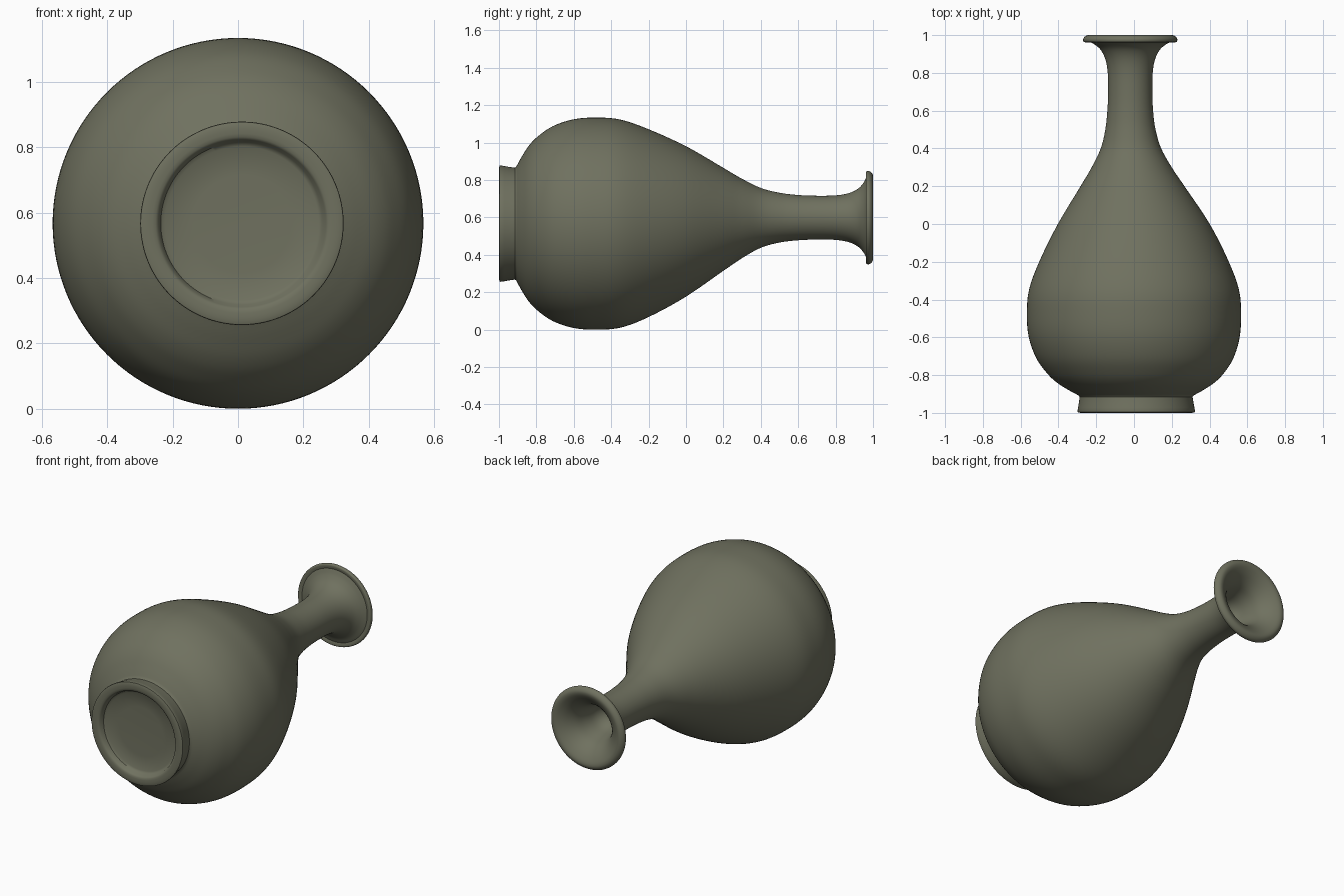
import bpy, bmesh, math
from mathutils import Vector

if "Cube" in bpy.data.objects:
    bpy.data.objects.remove(bpy.data.objects["Cube"])

SEG = 128  # sides around the vase

# one glaze colour
glaze = bpy.data.materials.new("olive_grey_glaze")
glaze.diffuse_color = (0.16, 0.165, 0.115, 1)
glaze.use_nodes = True
glaze.node_tree.nodes["Principled BSDF"].inputs["Base Color"].default_value = glaze.diffuse_color


def smoothstep(a, b, t):
    t = min(max((t - a) / (b - a), 0), 1)
    return t * t * (3 - 2 * t)


def centre(y):
    """The thrown axis leans slightly: centre of the ring at height y."""
    x = 0.012 * (1 - smoothstep(-1.0, -0.5, y)) - 0.02 * smoothstep(-0.1, 0.6, y)
    z = 0.567 + 0.032 * smoothstep(-0.35, 0.5, y)
    return x, z


def curve(points, steps=5):
    """Catmull-Rom through (y, radius) points."""
    p = [Vector(q) for q in points]
    p = [2 * p[0] - p[1]] + p + [2 * p[-1] - p[-2]]
    out = []
    for i in range(1, len(p) - 2):
        a, b, c, d = p[i - 1:i + 3]
        for k in range(steps):
            t = k / steps
            out.append(0.5 * (2 * b + (c - a) * t + (2 * a - 5 * b + 4 * c - d) * t * t
                              + (3 * b - a - 3 * c + d) * t ** 3))
    return out + [p[-2]]


# recessed base, foot ring
base = [(-0.955, 0.05), (-0.957, 0.15), (-0.96, 0.235), (-0.968, 0.248), (-0.992, 0.256)]
foot = [(-0.998, 0.264), (-1.0, 0.285), (-0.998, 0.305), (-0.99, 0.311), (-0.95, 0.304), (-0.915, 0.299)]
# pear-shaped body, neck and flared underside of the mouth
body = [(-0.908, 0.304), (-0.88, 0.355), (-0.84, 0.417), (-0.79, 0.468), (-0.71, 0.522),
        (-0.6, 0.558), (-0.48, 0.567), (-0.35, 0.556), (-0.2, 0.502), (0.0, 0.402),
        (0.2, 0.275), (0.3, 0.212), (0.4, 0.16), (0.5, 0.133), (0.6, 0.121), (0.7, 0.117),
        (0.8, 0.119), (0.87, 0.131), (0.92, 0.155), (0.95, 0.188), (0.967, 0.222)]
# drooping lip, then the funnel down inside the neck
lip = [(0.962, 0.238), (0.965, 0.247), (0.98, 0.249), (0.994, 0.238), (1.0, 0.22), (0.992, 0.195),
       (0.965, 0.158), (0.92, 0.122), (0.86, 0.1), (0.79, 0.08), (0.75, 0.05), (0.742, 0.02)]
profile = [Vector(p) for p in base] + curve(foot, 2) + curve(body) + curve(lip, 4)

# sweep the profile around the leaning axis
bm = bmesh.new()
rings = []
for y, r in profile:
    cx, cz = centre(y)
    rings.append([bm.verts.new((cx + r * math.cos(2 * math.pi * k / SEG), y,
                                cz + r * math.sin(2 * math.pi * k / SEG))) for k in range(SEG)])
for a, b in zip(rings, rings[1:]):
    for k in range(SEG):
        n = (k + 1) % SEG
        bm.faces.new((a[k], a[n], b[n], b[k]))
bm.faces.new(rings[0])
bm.faces.new(rings[-1])
bmesh.ops.recalc_face_normals(bm, faces=bm.faces)

mesh = bpy.data.meshes.new("vase")
bm.to_mesh(mesh)
bm.free()
mesh.materials.append(glaze)
vase = bpy.data.objects.new("vase", mesh)
bpy.context.collection.objects.link(vase)
bpy.context.view_layer.objects.active = vase
vase.select_set(True)
bpy.ops.object.shade_smooth_by_angle(angle=math.radians(40))
